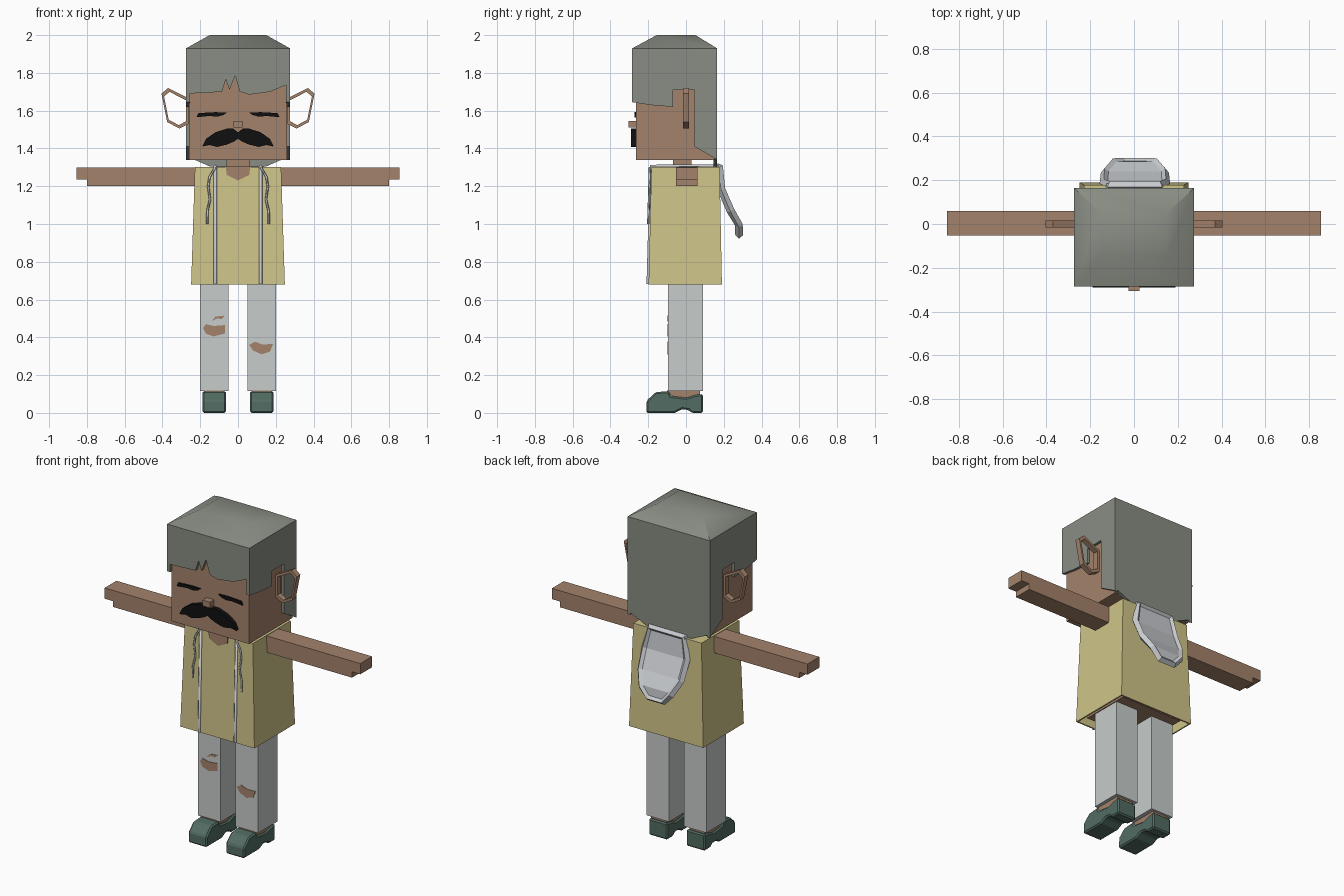
import bpy, bmesh
from mathutils import Vector

cube = bpy.data.objects.get("Cube")
if cube:
    bpy.data.objects.remove(cube, do_unlink=True)


def material(name, r, g, b):
    col = [((c / 255 + 0.055) / 1.055) ** 2.4 for c in (r, g, b)] + [1]
    m = bpy.data.materials.new(name)
    m.use_nodes = True
    m.diffuse_color = col
    m.node_tree.nodes["Principled BSDF"].inputs["Base Color"].default_value = col
    return m


SKIN = material("skin", 164, 130, 107)
HAIR = material("grey hair", 137, 141, 131)
SHIRT = material("tan shirt", 208, 197, 137)
PANTS = material("pale grey trousers", 199, 204, 202)
TRIM = material("light grey trim", 200, 203, 207)
SHOE = material("dark green shoe", 82, 108, 98)
BLACK = material("black", 16, 16, 16)


def add_mesh(name, bm, mat):
    me = bpy.data.meshes.new(name)
    bm.to_mesh(me)
    bm.free()
    me.materials.append(mat)
    ob = bpy.data.objects.new(name, me)
    bpy.context.collection.objects.link(ob)
    return ob


def prism(name, pts, axis, a, b, mat):
    """Extrude a 2D outline (x,z for axis y; y,z for axis x) from a to b."""
    bm = bmesh.new()
    place = (lambda p, d: (d, p[0], p[1])) if axis == "x" else (lambda p, d: (p[0], d, p[1]))
    lo = [bm.verts.new(place(p, a)) for p in pts]
    hi = [bm.verts.new(place(p, b)) for p in pts]
    bm.faces.new(lo)
    bm.faces.new(hi)
    for i in range(len(pts)):
        j = (i + 1) % len(pts)
        bm.faces.new((lo[i], lo[j], hi[j], hi[i]))
    bmesh.ops.recalc_face_normals(bm, faces=bm.faces)
    return add_mesh(name, bm, mat)


def block(name, x, y, z, mat, top=None):
    """Box between ranges; top gives other x and y ranges for the upper end."""
    bm = bmesh.new()
    bmesh.ops.create_cube(bm, size=1)
    for v in bm.verts:
        upper = v.co.z > 0
        tx, ty = top if top and upper else (x, y)
        v.co = (tx[v.co.x > 0], ty[v.co.y > 0], z[upper])
    return add_mesh(name, bm, mat)


def cord(name, pts, r, mat):
    cu = bpy.data.curves.new(name, "CURVE")
    cu.dimensions = "3D"
    cu.bevel_depth = r
    cu.bevel_resolution = 0
    cu.use_fill_caps = True
    sp = cu.splines.new("POLY")
    sp.points.add(len(pts) - 1)
    for p, q in zip(sp.points, pts):
        p.co = (*q, 1)
    cu.materials.append(mat)
    ob = bpy.data.objects.new(name, cu)
    bpy.context.collection.objects.link(ob)


def flip(pts, s):
    return [(s * p[0], *p[1:]) for p in pts]


# Head and neck
block("head", (-0.26, 0.26), (-0.265, 0.15), (1.34, 1.92), SKIN)
block("neck", (-0.06, 0.06), (-0.07, 0.03), (1.2, 1.36), SKIN)
block("nose", (-0.025, 0.025), (-0.305, -0.26), (1.51, 1.545), SKIN)

# Hair: low dome, fringe, back panel, side panels with an opening for the ear
dome = block("hair_top", (-0.275, 0.275), (-0.285, 0.165), (1.93, 2.0), HAIR,
             top=((-0.15, 0.15), (-0.155, 0.05)))
prism("hair_fringe", [(-0.275, 1.93), (-0.275, 1.69), (-0.17, 1.695), (-0.085, 1.7),
                      (-0.065, 1.765), (-0.045, 1.71), (-0.015, 1.785), (0.01, 1.70),
                      (0.06, 1.685), (0.17, 1.7), (0.275, 1.745), (0.275, 1.93)],
      "y", -0.285, -0.262, HAIR)
half = [(0.275, 1.93), (0.275, 1.36), (0.23, 1.34), (0.15, 1.305)]
prism("hair_back", half + flip(half[::-1], -1), "y", 0.145, 0.165, HAIR)
for s, side in ((1, "left"), (-1, "right")):
    prism("hair_side_" + side,
          [(-0.285, 1.93), (-0.285, 1.645), (-0.19, 1.63), (-0.07, 1.62), (-0.07, 1.71),
           (0.045, 1.71), (0.045, 1.41), (0.165, 1.34), (0.165, 1.93)],
          "x", s * 0.255, s * 0.275, HAIR)

    # Closed eye
    prism("eye_" + side, flip([(0.06, 1.59), (0.12, 1.592), (0.21, 1.587), (0.22, 1.565),
                               (0.15, 1.572), (0.11, 1.568), (0.075, 1.578)], s),
          "y", -0.273, -0.264, BLACK)

    # Ear: open six-sided ring
    outer = [Vector(p) for p in flip([(0.405, 1.69), (0.37, 1.72), (0.262, 1.665),
                                      (0.262, 1.53), (0.31, 1.505), (0.375, 1.54)], s)]
    mid = sum(outer, Vector((0, 0))) / len(outer)
    inner = [mid + (p - mid) * 0.82 for p in outer]
    bm = bmesh.new()
    rows = [[bm.verts.new((p.x, 0, p.y)) for p in ring] for ring in (outer, inner)]
    for i in range(len(outer)):
        j = (i + 1) % len(outer)
        bm.faces.new((rows[0][i], rows[0][j], rows[1][j], rows[1][i]))
    ear = add_mesh("ear_" + side, bm, SKIN)
    mod = ear.modifiers.new("thickness", "SOLIDIFY")
    mod.thickness = 0.033
    mod.offset = 0

    # Arm with a stepped hand
    prism("arm_" + side, flip([(0.19, 1.2), (0.8, 1.2), (0.8, 1.235), (0.855, 1.235),
                               (0.855, 1.3), (0.19, 1.3)], s), "y", -0.053, 0.06, SKIN)

    # Trouser leg, ankle and shoe
    xs = sorted((s * 0.05, s * 0.2))
    block("trouser_leg_" + side, xs, (-0.095, 0.09), (0.115, 0.72), PANTS)
    xa = sorted((s * 0.075, s * 0.18))
    block("ankle_" + side, xa, (-0.1, 0.075), (0.05, 0.118), SKIN)
    shoe = prism("shoe_" + side,
                 [(-0.21, 0), (-0.208, 0.065), (-0.16, 0.11), (-0.09, 0.115), (-0.08, 0.09),
                  (0, 0.08), (0.05, 0.095), (0.09, 0.1), (0.09, 0), (0.03, 0),
                  (0.015, 0.015), (-0.02, 0.02), (-0.06, 0)],
                 "x", s * 0.063, s * 0.188, SHOE)
    mod = shoe.modifiers.new("soft edges", "BEVEL")
    mod.width = 0.008
    mod.segments = 1

    # Jacket edging running over the shoulder, and hanging drawstring
    cord("jacket_edge_" + side,
         flip([(0.12, -0.2, 0.682), (0.12, -0.185, 1.307), (0.12, 0.185, 1.307)], s),
         0.009, TRIM)
    cord("drawstring_" + side,
         flip([(0.12, -0.192, 1.3), (0.15, -0.193, 1.25), (0.158, -0.194, 1.2),
               (0.148, -0.196, 1.13), (0.162, -0.198, 1.07), (0.163, -0.2, 1.0)], s),
         0.006, TRIM)

# Moustache with mirrored lobes
half = [(0, 1.485), (0.025, 1.505), (0.06, 1.505), (0.12, 1.485), (0.17, 1.45),
        (0.19, 1.41), (0.15, 1.418), (0.11, 1.408), (0.06, 1.42), (0.025, 1.435), (0, 1.45)]
prism("moustache", half + flip(half[-2:0:-1], -1), "y", -0.29, -0.262, BLACK)

# Body, and hollow flared shirt around it
block("body", (-0.205, 0.205), (-0.155, 0.15), (0.7, 1.28), SKIN)
shirt = block("shirt", (-0.248, 0.248), (-0.198, 0.19), (0.68, 1.303), SHIRT,
              top=((-0.228, 0.228), (-0.183, 0.178)))
bm = bmesh.new()
bm.from_mesh(shirt.data)
bmesh.ops.delete(bm, geom=[f for f in bm.faces if f.normal.z < -0.9], context="FACES_ONLY")
bm.to_mesh(shirt.data)
bm.free()
mod = shirt.modifiers.new("cloth", "SOLIDIFY")
mod.thickness = 0.012
prism("neckline", [(-0.065, 1.304), (-0.06, 1.26), (0, 1.23), (0.06, 1.26), (0.065, 1.304)],
      "y", -0.19, -0.183, SKIN)

# Hood hanging at the back, with a raised rim
bm = bmesh.new()
rows = [[bm.verts.new((s * w + 0.004, y, z)) for s in (-1, 1)] for z, w, y in
        ((1.31, 0.115, 0.195), (1.19, 0.142, 0.207), (1.08, 0.138, 0.255),
         (1.0, 0.1, 0.3), (0.94, 0.05, 0.302))]
for a, b in zip(rows, rows[1:]):
    bm.faces.new((a[0], a[1], b[1], b[0]))
bm.normal_update()
bmesh.ops.inset_region(bm, faces=list(bm.faces), thickness=0.018, depth=-0.014,
                       use_boundary=True)
hood = add_mesh("hood", bm, TRIM)
mod = hood.modifiers.new("thickness", "SOLIDIFY")
mod.thickness = 0.03

# Torn knees
tears = ([(-0.185, 0.45), (-0.17, 0.47), (-0.13, 0.46), (-0.07, 0.465), (-0.07, 0.42),
          (-0.13, 0.405), (-0.17, 0.42)],
         [(-0.14, 0.485), (-0.12, 0.51), (-0.07, 0.515), (-0.085, 0.497), (-0.11, 0.5)],
         [(0.06, 0.36), (0.09, 0.377), (0.13, 0.362), (0.185, 0.365), (0.17, 0.325),
          (0.125, 0.31), (0.08, 0.33)])
for i, pts in enumerate(tears):
    prism("knee_tear_%d" % (i + 1), pts, "y", -0.098, -0.093, SKIN)

# Soft shading on the dome
bpy.context.view_layer.objects.active = dome
dome.select_set(True)
bpy.ops.object.shade_smooth_by_angle(angle=0.7)
dome.select_set(False)
